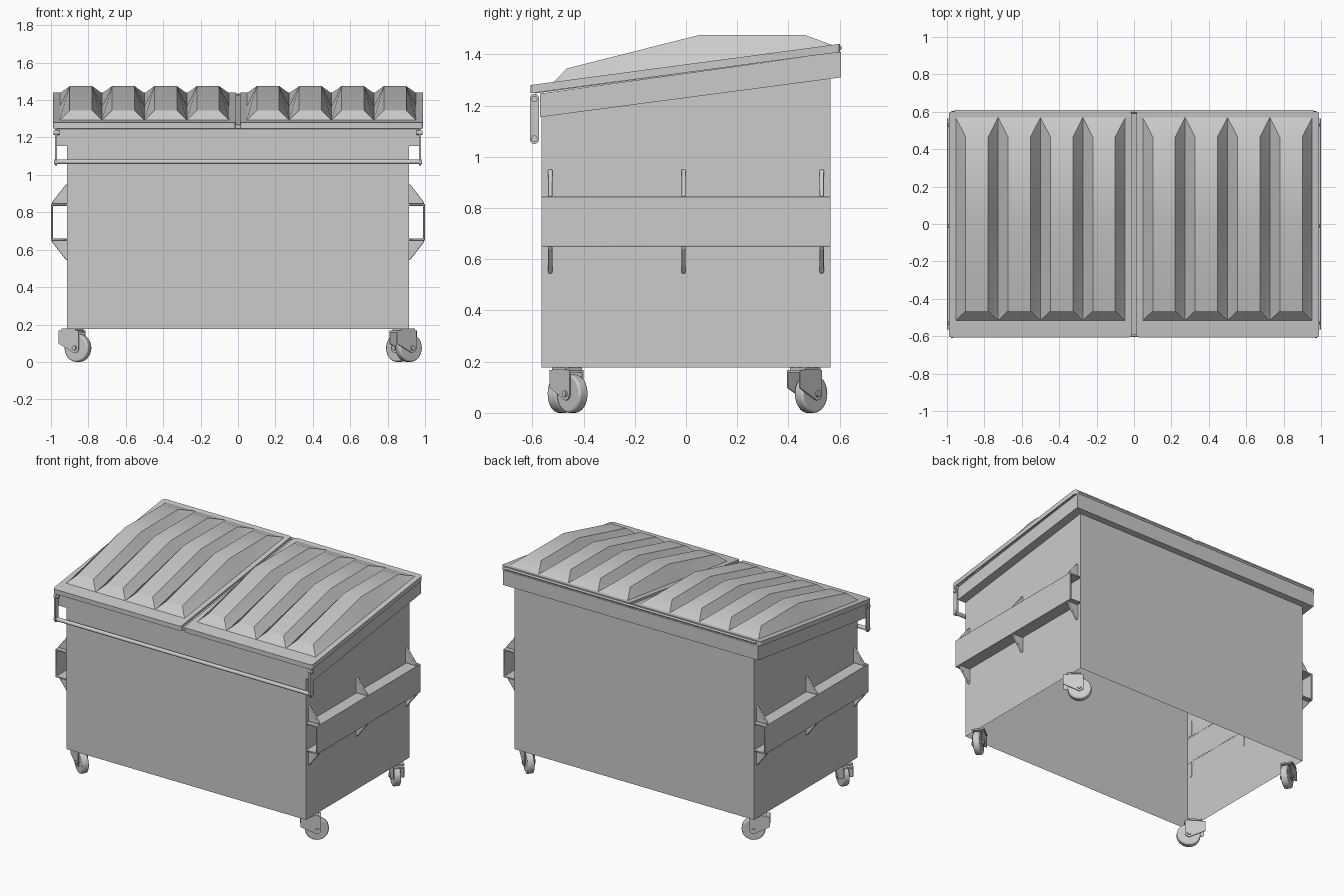
import bpy, bmesh, math
from mathutils import Matrix

if "Cube" in bpy.data.objects:
    bpy.data.objects.remove(bpy.data.objects["Cube"])


def finish(name, bm, mirror=False, bevel=0.0, smooth=30):
    bmesh.ops.recalc_face_normals(bm, faces=bm.faces)
    me = bpy.data.meshes.new(name)
    bm.to_mesh(me)
    bm.free()
    for p in me.polygons:
        p.use_smooth = True
    me.set_sharp_from_angle(angle=math.radians(smooth))
    ob = bpy.data.objects.new(name, me)
    bpy.context.collection.objects.link(ob)
    if bevel:
        b = ob.modifiers.new("bevel", 'BEVEL')
        b.width, b.segments = bevel, 2
    if mirror:
        ob.modifiers.new("mirror", 'MIRROR')
    return ob


def prism(bm, profile, axis, lo, hi):
    """Extrude a 2D profile along x (profile = y,z) or y (profile = x,z)."""
    def place(p, t):
        return (t, p[0], p[1]) if axis == 'x' else (p[0], t, p[1])
    a = [bm.verts.new(place(p, lo)) for p in profile]
    b = [bm.verts.new(place(p, hi)) for p in profile]
    n = len(profile)
    bm.faces.new(a)
    bm.faces.new(b[::-1])
    for i in range(n):
        j = (i + 1) % n
        bm.faces.new((a[i], b[i], b[j], a[j]))


def circle(cx, cy, r, n=20, start=0.0, sweep=2 * math.pi, closed=True):
    d = n if closed else n - 1
    return [(cx + r * math.cos(start + sweep * i / d),
             cy + r * math.sin(start + sweep * i / d)) for i in range(n)]


# Body: open-bottomed sheet shell with overhanging sloped rim
def rim_low(y): return 1.155 + 0.132 * (y + 0.568)
def rim_top(y): return 1.247 + 0.139 * (y + 0.568)


bm = bmesh.new()
sections = [(0.915, -0.565, 0.565, lambda y: 0.177),
            (0.915, -0.565, 0.565, rim_low),
            (0.975, -0.570, 0.605, rim_low),
            (0.975, -0.570, 0.605, rim_top),
            (0.915, -0.560, 0.565, rim_top)]
loops = []
for hx, y0, y1, z in sections:
    loops.append([bm.verts.new((x, y, z(y))) for x, y in
                  ((-hx, y0), (hx, y0), (hx, y1), (-hx, y1))])
for lo, hi in zip(loops, loops[1:]):
    for i in range(4):
        j = (i + 1) % 4
        bm.faces.new((lo[i], lo[j], hi[j], hi[i]))
finish("bin_body", bm)


# Lids: flange with skirt and four raised ridges each
def lid_z(y): return 1.28 + 0.133 * (y + 0.607)


X0, X1, Y0, Y1 = 0.012, 0.99, -0.607, 0.602
IX0, IX1, IY0, IY1 = 0.047, 0.953, -0.515, 0.57
bm = bmesh.new()


def quad_loop(x0, x1, y0, y1, drop=0.0):
    return [bm.verts.new((x, y, lid_z(y) - drop)) for x, y in
            ((x0, y0), (x1, y0), (x1, y1), (x0, y1))]


skirt = quad_loop(X0, X1, Y0, Y1, 0.032)
outer = quad_loop(X0, X1, Y0, Y1)
inner = quad_loop(IX0, IX1, IY0, IY1)
for lo, hi in ((skirt, outer), (outer, inner)):
    for i in range(4):
        j = (i + 1) % 4
        bm.faces.new((lo[i], lo[j], hi[j], hi[i]))
corners = [bm.edges.get((a, b)) for a, b in zip(skirt, outer)]
bmesh.ops.bevel(bm, geom=corners, offset=0.018, segments=3, profile=0.5, affect='EDGES')
pitch = (IX1 - IX0) / 4
crest = [(-0.465, 1.345), (0.05, 1.475), (0.465, 1.475)]
for k in range(4):
    xl, xr = IX0 + k * pitch, IX0 + (k + 1) * pitch
    xm = (xl + xr) / 2
    ys = [IY0] + [c[0] for c in crest] + [IY1]
    left = [bm.verts.new((xl, y, lid_z(y))) for y in ys]
    right = [bm.verts.new((xr, y, lid_z(y))) for y in ys]
    tl = [bm.verts.new((xm - 0.06, y, z)) for y, z in crest]
    tr = [bm.verts.new((xm + 0.06, y, z)) for y, z in crest]
    for base, top in ((left, tl), (right, tr)):
        bm.faces.new((base[0], base[1], top[0]))
        bm.faces.new((base[3], base[4], top[2]))
        for i in range(2):
            bm.faces.new((base[i + 1], base[i + 2], top[i + 1], top[i]))
    for i in range(2):
        bm.faces.new((tl[i], tr[i], tr[i + 1], tl[i + 1]))
    bm.faces.new((left[0], right[0], tr[0], tl[0]))
    bm.faces.new((tl[2], tr[2], right[4], left[4]))
bmesh.ops.remove_doubles(bm, verts=bm.verts, dist=0.0005)
finish("lids", bm, mirror=True, smooth=25)

# Divider strip in the gap between the lids
bm = bmesh.new()
prism(bm, [(-0.59, lid_z(-0.59) - 0.035), (0.6, lid_z(0.6) - 0.035),
           (0.6, lid_z(0.6) - 0.015), (-0.59, lid_z(-0.59) - 0.015)], 'x', -0.014, 0.014)
finish("lid_divider", bm)

# Hinge rod along the back
bm = bmesh.new()
prism(bm, circle(0.6, 1.425, 0.009, 12), 'x', -0.96, 0.96)
finish("hinge_rod", bm)

# Fork pockets: open channels on both sides
bm = bmesh.new()
prism(bm, [(0.914, 0.65), (1.0, 0.65), (1.0, 0.845), (0.914, 0.845),
           (0.914, 0.835), (0.99, 0.835), (0.99, 0.66), (0.914, 0.66)], 'y', -0.565, 0.565)
finish("fork_pockets", bm, mirror=True, bevel=0.003)

# Triangular gussets above and below the pockets
bm = bmesh.new()
for y in (-0.53, -0.01, 0.53):
    for z, s in ((0.845, 1), (0.65, -1)):
        prism(bm, [(0.912, z), (0.995, z), (0.995, z + 0.008 * s),
                   (0.92, z + 0.105 * s), (0.912, z + 0.105 * s)], 'y', y - 0.008, y + 0.008)
finish("pocket_gussets", bm, mirror=True, bevel=0.003)

# Front lift bar with its swinging arms and pivots
bm = bmesh.new()
prism(bm, circle(-0.592, 1.07, 0.013, 16), 'x', -0.985, 0.985)
finish("front_bar", bm)
bm = bmesh.new()
arm = (circle(-0.592, 1.228, 0.018, 9, 0, math.pi, False) +
       circle(-0.592, 1.068, 0.018, 9, math.pi, math.pi, False))
prism(bm, arm, 'x', 0.967, 0.978)
prism(bm, circle(-0.592, 1.226, 0.012, 14), 'x', 0.955, 0.987)
finish("bar_arms", bm, mirror=True)


# Swivel casters, each turned its own way
def caster(name, x, y, degrees):
    trail, r = 0.035, 0.075
    place = Matrix.Translation((x, y, 0)) @ Matrix.Rotation(math.radians(degrees), 4, 'Z')
    parts = []
    bm = bmesh.new()
    prism(bm, circle(trail, r, r, 32), 'y', -0.022, 0.022)
    parts.append(finish(name + "_wheel", bm, bevel=0.008, smooth=35))
    bm = bmesh.new()
    cheek = ([(-0.068, 0.165), (-0.068, 0.098)] +
             circle(trail, r, 0.026, 8, math.radians(225), math.radians(135), False) +
             [(0.061, 0.165)])
    for v in (-0.034, 0.028):
        prism(bm, cheek, 'y', v, v + 0.006)
    prism(bm, [(-0.068, 0.158), (0.061, 0.158), (0.061, 0.168), (-0.068, 0.168)],
          'y', -0.034, 0.034)
    prism(bm, [(-0.045, 0.168), (0.045, 0.168), (0.045, 0.178), (-0.045, 0.178)],
          'y', -0.04, 0.04)
    parts.append(finish(name + "_fork", bm))
    bm = bmesh.new()
    prism(bm, circle(trail, r, 0.013, 12), 'y', -0.042, 0.042)
    parts.append(finish(name + "_axle", bm))
    for p in parts:
        p.matrix_world = place


caster("caster_front_left", -0.885, -0.465, -33)
caster("caster_front_right", 0.885, -0.465, 37)
caster("caster_back_left", -0.885, 0.465, 33)
caster("caster_back_right", 0.885, 0.465, 138)
